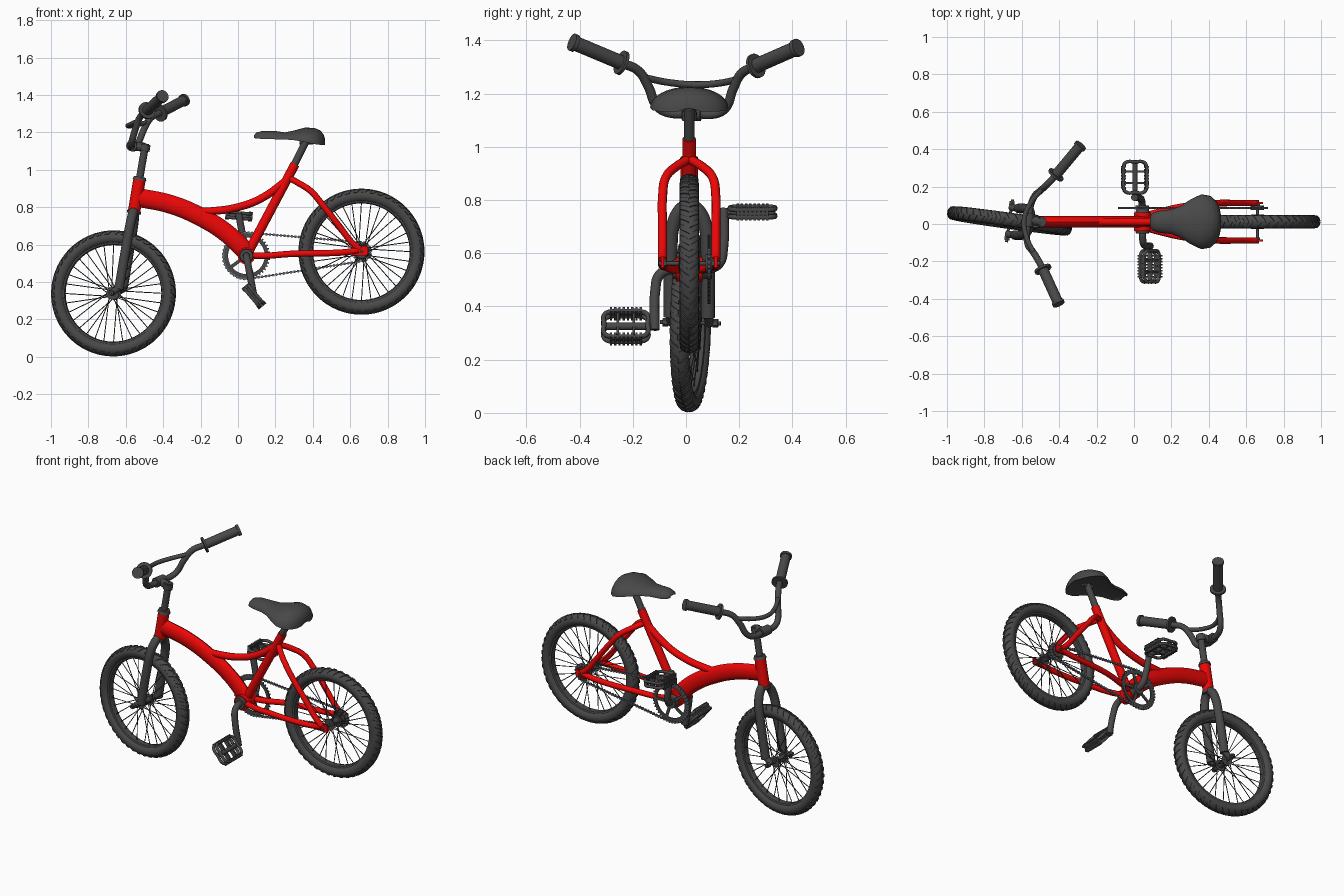
import bpy, bmesh
from math import sin, cos, pi, radians, acos, atan2
from mathutils import Matrix, Vector

if "Cube" in bpy.data.objects:
    bpy.data.objects.remove(bpy.data.objects["Cube"])

def material(name, rgb):
    m = bpy.data.materials.new(name)
    m.diffuse_color = (*rgb, 1)
    m.use_nodes = True
    m.node_tree.nodes["Principled BSDF"].inputs["Base Color"].default_value = m.diffuse_color
    return m

RED = material("red_paint", (0.85, 0.002, 0.002))
DARK = material("dark_grey", (0.065, 0.065, 0.065))
STEEL = material("chain_steel", (0.13, 0.14, 0.17))

# whole bike sits slightly off y = 0; steered parts also turn about the head axis
BODY = Matrix.Translation((0, 0.012, 0))
AXIS = Vector((0.17, 0, 1)).normalized()
PIVOT = Vector((-0.54, 0, 0.87))
STEER = BODY @ Matrix.Translation(PIVOT) @ Matrix.Rotation(radians(-8), 4, AXIS) @ Matrix.Translation(-PIVOT)

def ax(z):
    """Point on the steering axis at height z."""
    return Vector((-0.54 + (z - 0.87) * 0.17, 0, z))

def finish(name, bm, mat, mtx=BODY):
    bmesh.ops.recalc_face_normals(bm, faces=bm.faces)
    me = bpy.data.meshes.new(name)
    bm.to_mesh(me)
    bm.free()
    me.materials.append(mat)
    ob = bpy.data.objects.new(name, me)
    bpy.context.collection.objects.link(ob)
    ob.matrix_world = mtx
    return ob

def rod(bm, p, q, r, n=16, r2=None):
    p, q = Vector(p), Vector(q)
    d = q - p
    m = Matrix.Translation((p + q) / 2) @ d.to_track_quat('Z', 'Y').to_matrix().to_4x4()
    bmesh.ops.create_cone(bm, cap_ends=True, segments=n, radius1=r,
                          radius2=r if r2 is None else r2, depth=d.length, matrix=m)

def box(bm, mtx, size):
    bmesh.ops.create_cube(bm, size=1, matrix=mtx @ Matrix.Diagonal((*size, 1)))

def rods(name, items, mat, mtx=BODY):
    bm = bmesh.new()
    for it in items:
        rod(bm, *it)
    return finish(name, bm, mat, mtx)

def tube(name, pts, r, mat, mtx=BODY, squash=1.0, cyclic=False):
    """Smooth round tube through points (converted to a mesh)."""
    cu = bpy.data.curves.new(name, 'CURVE')
    cu.dimensions = '3D'
    cu.bevel_depth, cu.bevel_resolution, cu.resolution_u = r, 4, 8
    cu.use_fill_caps = True
    sp = cu.splines.new('BEZIER')
    sp.bezier_points.add(len(pts) - 1)
    for b, p in zip(sp.bezier_points, pts):
        b.co = p
        b.handle_left_type = b.handle_right_type = 'AUTO'
    sp.use_cyclic_u = cyclic
    tmp = bpy.data.objects.new("tmp", cu)
    bpy.context.collection.objects.link(tmp)
    dg = bpy.context.evaluated_depsgraph_get()
    me = bpy.data.meshes.new_from_object(tmp.evaluated_get(dg))
    bpy.data.objects.remove(tmp)
    bm = bmesh.new()
    bm.from_mesh(me)
    bpy.data.meshes.remove(me)
    bm.transform(Matrix.Diagonal((1, squash, 1, 1)))
    return finish(name, bm, mat, mtx)

def skin(bm, rings, closed=True):
    """Bridge rings of equal length; closed joins the last ring to the first."""
    vs = [[bm.verts.new(p) for p in ring] for ring in rings]
    n = len(vs[0])
    for i in range(len(vs) if closed else len(vs) - 1):
        a, b = vs[i], vs[(i + 1) % len(vs)]
        for j in range(n):
            bm.faces.new((a[j], a[(j + 1) % n], b[(j + 1) % n], b[j]))
    if not closed:
        bm.faces.new(vs[0])
        bm.faces.new(vs[-1])

def lathe(bm, c, profile, n):
    """Closed (radius, y) profile turned about a y axis through c."""
    skin(bm, [[(c[0] + r * cos(t), c[1] + y, c[2] + r * sin(t)) for r, y in profile]
              for t in (2 * pi * i / n for i in range(n))])

def wheel(tag, c, mtx):
    c = Vector(c)
    R, m = 0.299, 0.034
    def pt(t, phi, k):
        r = R + k * cos(phi)
        return c + Vector((r * cos(t), k * sin(phi) * 1.05, r * sin(t)))
    # tyre with slanted tread blocks
    bm = bmesh.new()
    lathe(bm, c, [(R + m * cos(a), 1.08 * m * sin(a)) for a in (2 * pi * i / 16 for i in range(16))], 72)
    N = 46
    for i in range(N):
        for s in (-1, 1):
            t0, w = 2 * pi * (i + 0.25 * s) / N, 0.04
            rings = []
            for k in range(5):
                phi, t = s * radians(2 + 14.5 * k), t0 + 0.018 * k
                rings.append([pt(t - w, phi, 0.03), pt(t + w, phi, 0.03),
                              pt(t + w * .8, phi, 0.038), pt(t - w * .8, phi, 0.038)])
            skin(bm, rings, closed=False)
    finish(tag + "_tyre", bm, DARK, mtx)
    # rim
    bm = bmesh.new()
    lathe(bm, c, [(0.275, -0.022), (0.262, -0.018), (0.258, 0), (0.262, 0.018), (0.275, 0.022)], 72)
    finish(tag + "_rim", bm, DARK, mtx)
    # spokes and hub
    sp = []
    for i in range(32):
        t, s = 2 * pi * i / 32, (-1) ** i
        h = t + (0.5 if i % 4 < 2 else -0.5)
        sp.append((c + Vector((0.03 * cos(h), 0.036 * s, 0.03 * sin(h))),
                   c + Vector((0.264 * cos(t), 0.004 * s, 0.264 * sin(t))), 0.0025, 6))
    rods(tag + "_spokes", sp, DARK, mtx)
    Y = lambda y: c + Vector((0, y, 0))
    hub = [(Y(-0.115), Y(0.115), 0.008), (Y(-0.04), Y(0.04), 0.02)]
    for s in (-1, 1):
        hub += [(Y(s * 0.033), Y(s * 0.039), 0.034, 24), (Y(s * 0.085), Y(s * 0.105), 0.016, 6)]
    rods(tag + "_hub", hub, DARK, mtx)

FRONT, REAR, BB = Vector((-0.666, 0, 0.339)), Vector((0.66, 0, 0.562)), Vector((0.045, 0, 0.54))
wheel("front", FRONT, STEER)
wheel("rear", REAR, BODY)

# red frame
tube("main_tube", [(-0.54, 0, 0.853), (-0.36, 0, 0.815), (-0.2, 0, 0.748), (-0.06, 0, 0.66), (0.045, 0, 0.56)],
     0.05, RED, squash=0.6)
tube("top_tube", [(-0.25, 0, 0.775), (-0.15, 0, 0.778), (0, 0, 0.8), (0.13, 0, 0.85), (0.275, 0, 0.955)], 0.021, RED)
rods("seat_tube", [(BB, (0.305, 0, 1.03), 0.025, 24)], RED)
rods("head_tube", [(ax(0.775), ax(0.945), 0.033, 24)], RED)
rods("bottom_bracket", [(BB - Vector((0, 0.05, 0)), BB + Vector((0, 0.05, 0)), 0.046, 24)], RED)
for side, s in (("left", 1), ("right", -1)):
    tube(side + "_seat_stay", [(0.275, 0, 0.955), (0.33, s * .05, 0.925), (0.39, s * .088, 0.885), (0.45, s * .1, 0.815),
                               (0.54, s * .1, 0.7), (0.61, s * .1, 0.61), (0.65, s * .1, 0.575)], 0.017, RED)
    tube(side + "_chain_stay", [(0.05, s * .03, 0.543), (0.14, s * .055, 0.54), (0.28, s * .085, 0.55),
                                (0.5, s * .1, 0.555), (0.58, s * .1, 0.56), (0.645, s * .1, 0.57)], 0.017, RED)
    bm = bmesh.new()
    box(bm, Matrix.Translation((0.65, s * .1, 0.567)), (0.09, 0.012, 0.05))
    bmesh.ops.bevel(bm, geom=bm.edges[:], offset=0.005, segments=2, affect='EDGES')
    finish(side + "_dropout", bm, RED)

# seat post and seat
rods("seat_post", [((0.28, 0, 0.985), (0.375, 0, 1.175), 0.02, 20), ((0.33, 0, 1.15), (0.40, 0, 1.15), 0.014)], DARK)
rings = []
for x, w, top, bot in [(.085, .025, 1.183, 1.17), (.097, .045, 1.198, 1.167), (.13, .058, 1.208, 1.165),
                       (.2, .066, 1.207, 1.163), (.25, .085, 1.2, 1.162), (.3, .118, 1.21, 1.158), (.36, .147, 1.226, 1.148),
                       (.41, .138, 1.223, 1.137), (.44, .11, 1.21, 1.133), (.457, .075, 1.19, 1.132), (.465, .035, 1.165, 1.134)]:
    arc = [(x, w * cos(a), bot + (top - bot) * sin(a)) for a in (pi * i / 16 for i in range(16))]
    rings.append(arc + [(x, -w, bot), (x, -w * .8, bot + .006), (x, 0, bot + .01), (x, w * .8, bot + .006)])
bm = bmesh.new()
skin(bm, rings, closed=False)
finish("seat", bm, DARK)

# fork, headset and stem
for side, s in (("left", 1), ("right", -1)):
    tube(side + "_fork_leg", [ax(0.785), ax(0.76) + Vector((0, s * .035, 0)), ax(0.7) + Vector((0, s * .062, 0)),
                              ax(0.6) + Vector((0, s * .07, 0)), ax(0.36) + Vector((0, s * .072, 0))], 0.026, DARK, STEER)
    rods(side + "_fork_end", [((-0.625, s * .072, 0.37), (-0.67, s * .072, 0.337), 0.018, 12)], DARK, STEER)
rods("headset", [(ax(0.765), ax(0.78), 0.038, 24), (ax(0.945), ax(0.962), 0.038, 24, 0.032)], DARK, STEER)
rods("stem", [(ax(0.95), ax(1.14), 0.02, 20), (ax(1.1), ax(1.135), 0.028, 20),
              (ax(1.12), (-0.56, 0, 1.127), 0.024), ((-0.565, -0.035, 1.127), (-0.565, 0.035, 1.127), 0.029, 20)], DARK, STEER)

# handlebar, crossbar and grips
half = [(-0.562, .09, 1.127), (-0.55, .13, 1.15), (-0.525, .16, 1.22), (-0.495, .195, 1.28),
        (-0.455, .25, 1.308), (-0.345, .425, 1.382)]
mirror = lambda p: (p[0], -p[1], p[2])
tube("handlebar", [mirror(p) for p in half[::-1]] + [(-0.565, 0, 1.127)] + half, 0.018, DARK, STEER)
tube("crossbar", [(-0.51, -.178, 1.257), (-0.565, -.09, 1.24), (-0.588, 0, 1.234), (-0.565, .09, 1.24),
                  (-0.51, .178, 1.257)], 0.013, DARK, STEER)
a, b = Vector(half[-2]), Vector(half[-1])
g = (b - a).normalized()
for side, f in (("left", Vector), ("right", lambda v: Vector(mirror(v)))):
    rods(side + "_grip", [(f(a), f(b), 0.028, 20), (f(a), f(a + g * .012), 0.047, 24),
                          (f(b - g * .01), f(b + g * .006), 0.034, 20)], DARK, STEER)

# cranks and pedals
for side, s, tilt in (("left", 1, 5), ("right", -1, 50)):
    E = BB + s * Vector((-0.04, 0, 0.215))
    D = lambda y, k: BB.lerp(E, k) + Vector((0, s * y, 0))
    tube(side + "_crank", [D(.03, 0), D(.085, .02), D(.115, .12), D(.127, .35), D(.13, 1.06)], 0.019, DARK)
    rods(side + "_crank_cap", [(D(.045, 0), D(.062, 0), 0.04, 24, 0.034)], DARK)
    M = BODY @ Matrix.Translation(E + Vector((0, s * .238, 0))) @ Matrix.Rotation(radians(tilt), 4, 'Y')
    for k, h in (("upper", .014), ("lower", -.014)):
        loop = [(-.061, -.058), (-.047, -.08), (0, -.082), (.047, -.08), (.061, -.058), (.062, 0), (.061, .058),
                (.047, .08), (0, .082), (-.047, .08), (-.061, .058), (-.062, 0)]
        tube(side + "_pedal_" + k + "_rim", [(x, y, h) for x, y in loop], 0.009, DARK, M, cyclic=True)
    bm = bmesh.new()
    rod(bm, (0, -s * .12, 0), (0, s * .084, 0), 0.014)
    for y in (-.03, .03):
        box(bm, Matrix.Translation((0, y, 0)), (0.12, 0.01, 0.028))
    for x in (-.062, .062):
        box(bm, Matrix.Translation((x, 0, 0)), (0.01, 0.12, 0.03))
        for i in range(8):
            box(bm, Matrix.Translation((x, -.056 + .016 * i, 0)), (0.021, 0.009, 0.052))
    finish(side + "_pedal", bm, DARK, M)

# chainring and rear sprocket
CY = 0.074
def sprocket(name, c, r, teeth, inner, arms):
    bm = bmesh.new()
    c = c + Vector((0, CY, 0))
    lathe(bm, c, [(r - .006, -.004), (r - .006, .004), (inner, .004), (inner, -.004)], 60)
    spin = lambda i, n: Matrix.Translation(c) @ Matrix.Rotation(2 * pi * i / n, 4, 'Y')
    for i in range(teeth):
        box(bm, spin(i, teeth) @ Matrix.Translation((r - .004, 0, 0)), (0.014, 0.004, 0.008))
    for i in range(arms):
        box(bm, spin(i, arms) @ Matrix.Translation((inner / 2, 0, 0)), (inner + .006, 0.007, 0.018))
    rod(bm, c - Vector((0, .012, 0)), c + Vector((0, .012, 0)), 0.036, 24)
    finish(name, bm, DARK)
sprocket("chainring", BB, 0.124, 40, 0.098, 5)
sprocket("rear_sprocket", REAR, 0.05, 18, 0.034, 0)

# chain: arcs round both sprockets joined by straight runs, filled with links
d = REAR - BB
base, spread = atan2(d.z, d.x), acos((0.124 - 0.05) / d.length)
path = []
for c, r, t0, t1 in ((BB, .124, base + spread, base - spread + 2 * pi), (REAR, .05, base - spread, base + spread)):
    path += [c + Vector((r * cos(t), CY, r * sin(t))) for t in (t0 + (t1 - t0) * i / 40 for i in range(41))]
path.append(path[0])
total, LINKS = sum((q - p).length for p, q in zip(path, path[1:])), 92
def along(s):
    for p, q in zip(path, path[1:]):
        L = (q - p).length
        if s <= L:
            return p.lerp(q, s / L)
        s -= L
    return path[-1]
bm = bmesh.new()
for i in range(LINKS):
    p, q = along(total * i / LINKS), along(total * (i + 1) / LINKS)
    rot = Matrix.Rotation(-atan2(q.z - p.z, q.x - p.x), 4, 'Y')
    for s in (-1, 1):
        off = Vector((0, s * (.003 + .002 * (i % 2)), 0))
        box(bm, Matrix.Translation((p + q) / 2 + off) @ rot, ((q - p).length, 0.0015, 0.005))
    rod(bm, p - Vector((0, .006, 0)), p + Vector((0, .006, 0)), 0.0075, 8)
finish("chain", bm, STEEL)

# smooth shading with sharp edges kept
for ob in bpy.context.collection.objects:
    ob.select_set(True)
    bpy.context.view_layer.objects.active = ob
bpy.ops.object.shade_smooth_by_angle(angle=radians(38))
